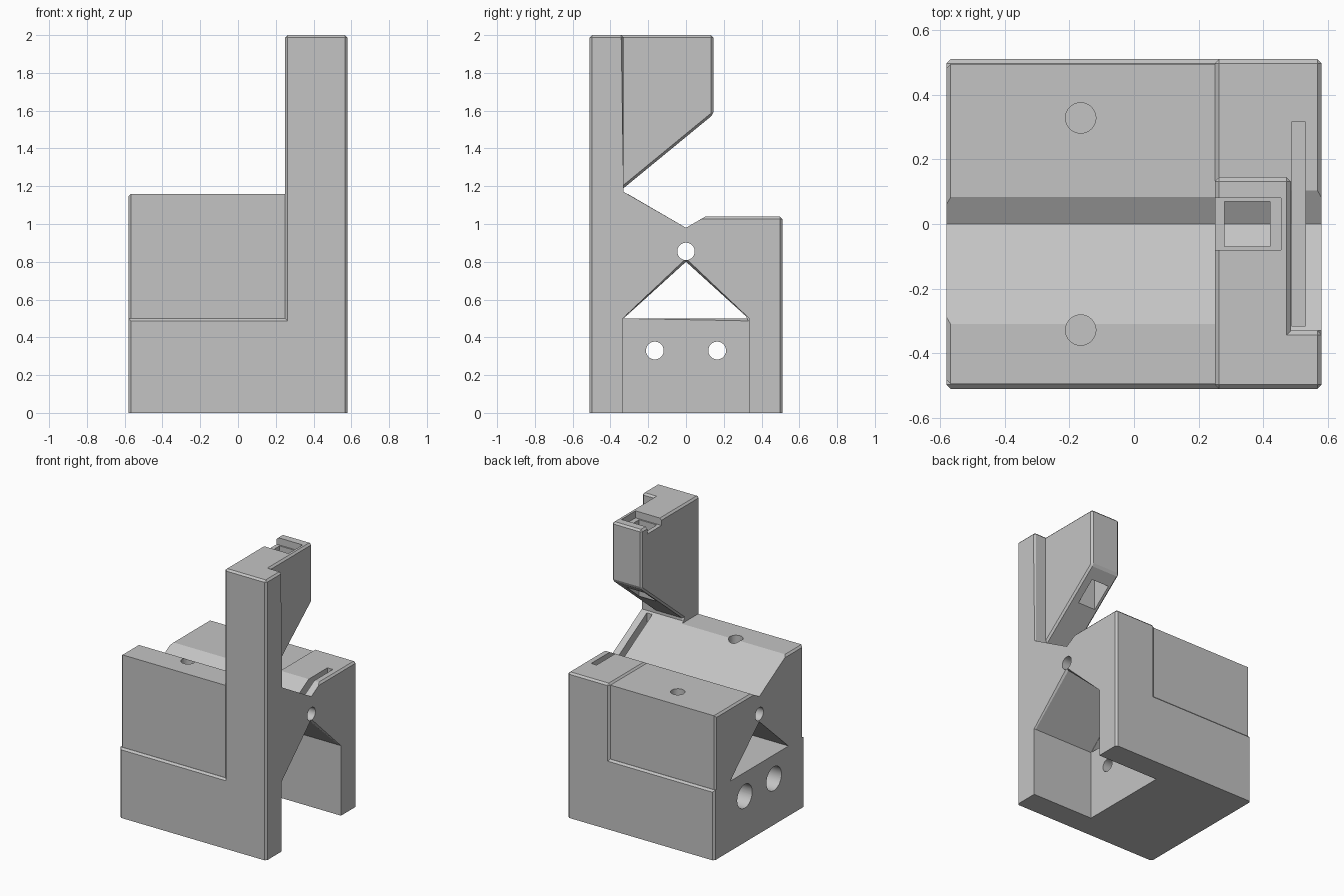
import bpy
import bmesh
from math import pi

if "Cube" in bpy.data.objects:
    bpy.data.objects.remove(bpy.data.objects["Cube"], do_unlink=True)

X, Y = 0.58, 0.51          # half width and half depth
CHAMFER = 0.013


def near(a, b):
    return abs(a - b) < 0.003


def prism(name, profile, lo, hi, axis="x"):
    """Extrude a profile: (y, z) along x, or (x, z) along y."""
    bm = bmesh.new()
    place = (lambda p, d: (d, *p)) if axis == "x" else (lambda p, d: (p[0], d, p[1]))
    rings = [[bm.verts.new(place(p, d)) for p in profile] for d in (lo, hi)]
    for ring in rings:
        bm.faces.new(ring)
    n = len(profile)
    for i in range(n):
        j = (i + 1) % n
        bm.faces.new((rings[0][i], rings[0][j], rings[1][j], rings[1][i]))
    bmesh.ops.recalc_face_normals(bm, faces=bm.faces)
    mesh = bpy.data.meshes.new(name)
    bm.to_mesh(mesh)
    bm.free()
    obj = bpy.data.objects.new(name, mesh)
    bpy.context.collection.objects.link(obj)
    return obj


def box(name, x0, x1, y0, y1, z0, z1):
    return prism(name, [(y0, z0), (y1, z0), (y1, z1), (y0, z1)], x0, x1)


def cylinder(name, radius, length, location, along_x=True):
    bpy.ops.mesh.primitive_cylinder_add(vertices=48, radius=radius, depth=length,
                                        location=location,
                                        rotation=(0, pi / 2 if along_x else 0, 0))
    obj = bpy.context.object
    obj.name = name
    return obj


def combine(target, tool, operation):
    mod = target.modifiers.new("boolean", "BOOLEAN")
    mod.operation, mod.solver, mod.object = operation, "EXACT", tool
    bpy.context.view_layer.objects.active = target
    bpy.ops.object.modifier_apply(modifier=mod.name)
    bpy.data.objects.remove(tool, do_unlink=True)


def chamfer(obj, rule):
    """Chamfer the convex edges whose end points satisfy the rule."""
    bm = bmesh.new()
    bm.from_mesh(obj.data)
    bmesh.ops.remove_doubles(bm, verts=bm.verts, dist=0.0005)
    bmesh.ops.dissolve_limit(bm, angle_limit=0.01, verts=bm.verts, edges=bm.edges)
    bmesh.ops.recalc_face_normals(bm, faces=bm.faces)
    edges = [e for e in bm.edges if len(e.link_faces) == 2 and e.is_convex
             and e.calc_face_angle() > 0.6
             and rule(e.verts[0].co, e.verts[1].co)]
    bmesh.ops.bevel(bm, geom=edges, offset=CHAMFER, segments=1,
                    affect="EDGES", clamp_overlap=False)
    bm.to_mesh(obj.data)
    bm.free()


# L-shaped frame: front outline crossed with the side outline
body = prism("fixture_body", [(-X, 0), (X, 0), (X, 2), (0.25, 2), (0.25, 0.5), (-X, 0.5)],
             -Y, Y, "y")
side = prism("side_outline", [(-Y, 0), (Y, 0), (Y, 1.04), (0.104, 1.04), (0, 0.98),
                              (-0.33, 1.17), (-0.33, 2), (-Y, 2)], -1, 1)
combine(body, side, "INTERSECT")

# overhanging arm at the top of the post
arm = prism("arm", [(-0.4, 1.19), (-0.33, 1.19), (0.145, 1.58), (0.145, 2), (-0.4, 2)],
            0.25, 0.485)
combine(body, arm, "UNION")


def frame_rim(a, b):
    if near(a.z, 0) and near(b.z, 0):
        return False
    return (any(near(a.y, y) and near(b.y, y) for y in (-Y, Y, 0.145))
            or (near(a.z, 1.04) and near(b.z, 1.04))
            or min(a.z, b.z) > 1.16)


chamfer(body, frame_rim)

# grooved block, slightly inset from the frame
block = prism("grooved_block", [(-0.495, 0.45), (0.495, 0.45), (0.495, 1.028), (0.083, 1.028),
                                (0, 0.98), (-0.31, 1.16), (-0.495, 1.16)], -X, 0.27)
chamfer(block, lambda a, b: near(a.x, -X) and near(b.x, -X)
        and (near(abs(a.y), 0.495) and near(a.y, b.y) or min(a.z, b.z) > 1.02))
combine(body, block, "UNION")

# triangular tunnel and the open bay on the right
combine(body, prism("tunnel", [(-0.33, 0.5), (0.33, 0.5), (0, 0.8)], -0.7, 0.2), "DIFFERENCE")
combine(body, prism("bay", [(-0.335, -0.1), (0.335, -0.1), (0.335, 0.5), (0, 0.8), (-0.335, 0.5)],
                    0.09, 0.7), "DIFFERENCE")
chamfer(body, lambda a, b: (near(a.x, X) and near(b.x, X) and max(abs(a.y), abs(b.y)) < 0.34
                            and 0.49 < min(a.z, b.z) and max(a.z, b.z) < 0.81)
        or (near(a.x, 0.09) and near(b.x, 0.09) and near(a.z, 0.5) and near(b.z, 0.5)))

# drilled holes: pivot, counterbored mounting pair, blind pair on top
combine(body, cylinder("pivot_hole", 0.046, 1.6, (0, 0, 0.855)), "DIFFERENCE")
for s in (-1, 1):
    combine(body, cylinder("mount_hole", 0.047, 1.0, (-0.3, s * 0.165, 0.33)), "DIFFERENCE")
    combine(body, cylinder("counterbore", 0.085, 0.6, (-0.6, s * 0.165, 0.33)), "DIFFERENCE")
    combine(body, cylinder("top_hole", 0.047, 0.7, (-0.165, s * 0.328, 1.2), False), "DIFFERENCE")

# slot across the groove, and the stepped pocket through the arm
combine(body, box("slot", 0.487, 0.53, -0.315, 0.315, 0.93, 1.18), "DIFFERENCE")
combine(body, box("arm_notch", 0.2, 0.455, -0.08, 0.08, 1.95, 2.1), "DIFFERENCE")
combine(body, box("arm_pocket", 0.28, 0.42, -0.07, 0.07, 1.2, 2.1), "DIFFERENCE")

# single grey material
grey = bpy.data.materials.new("plain_grey")
grey.use_nodes = True
colour = (0.55, 0.55, 0.55, 1)
grey.diffuse_color = colour
grey.node_tree.nodes["Principled BSDF"].inputs["Base Color"].default_value = colour
body.data.materials.clear()
body.data.materials.append(grey)
for face in body.data.polygons:
    face.material_index = 0

# smooth hole walls, sharp edges elsewhere
bpy.ops.object.select_all(action="DESELECT")
body.select_set(True)
bpy.context.view_layer.objects.active = body
bpy.ops.object.shade_smooth_by_angle(angle=0.35)
